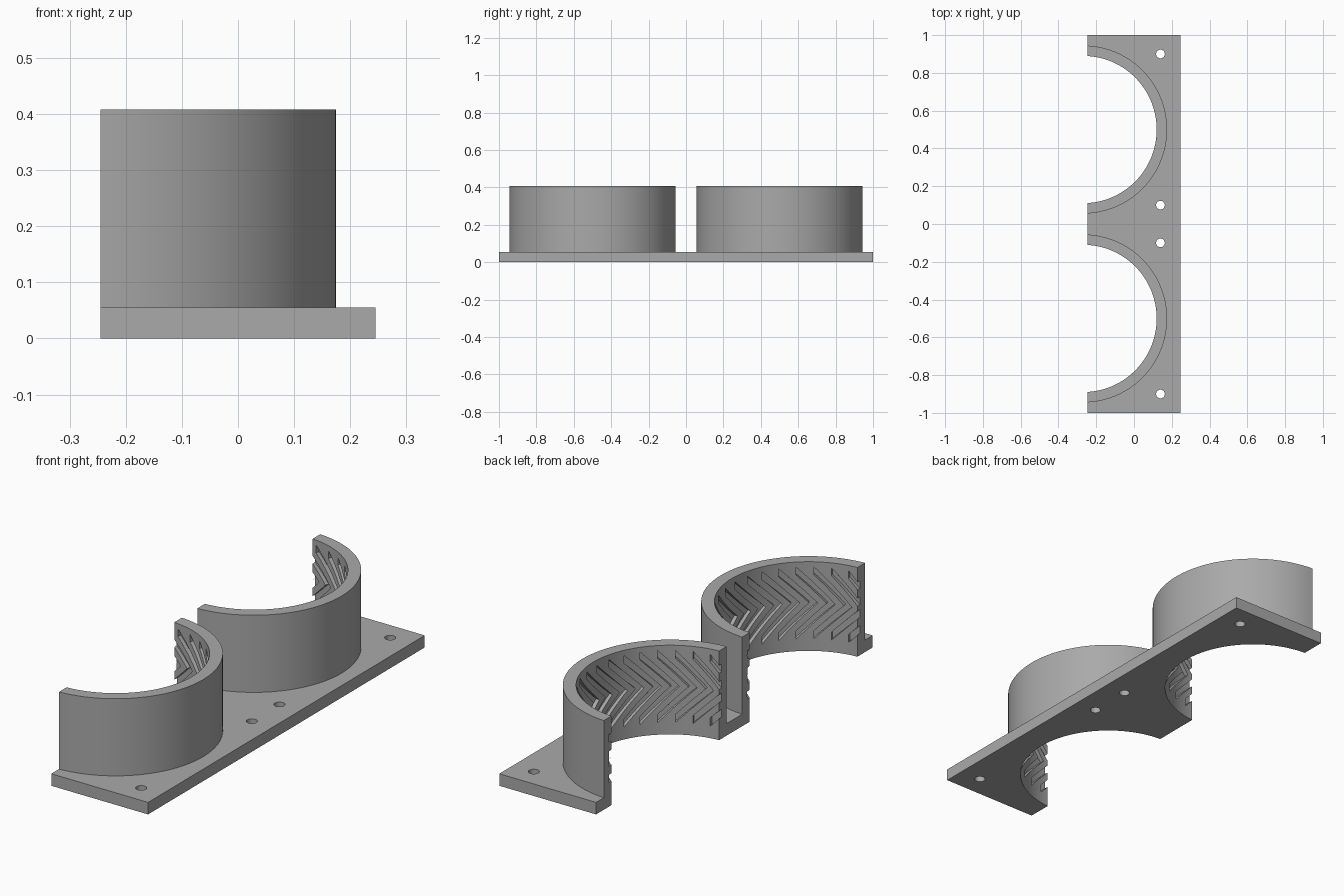
import bpy, bmesh, math

cube = bpy.data.objects.get("Cube")
if cube:
    bpy.data.objects.remove(cube, do_unlink=True)

# Main dimensions
HALF_W, PLATE_H, WALL_H = 0.245, 0.055, 0.408
AXIS_X, OUTER_R, INNER_R = -0.27, 0.445, 0.39
CENTRES = (-0.5, 0.5)

grey = bpy.data.materials.new("plain grey")
grey.use_nodes = True
grey.diffuse_color = (0.4, 0.4, 0.4, 1)
grey.node_tree.nodes["Principled BSDF"].inputs["Base Color"].default_value = (0.4, 0.4, 0.4, 1)


def finish(name, bm):
    bmesh.ops.recalc_face_normals(bm, faces=bm.faces)
    mesh = bpy.data.meshes.new(name)
    bm.to_mesh(mesh)
    bm.free()
    mesh.materials.append(grey)
    obj = bpy.data.objects.new(name, mesh)
    bpy.context.collection.objects.link(obj)
    return obj


def add_prism(bm, points, z0, z1):
    face = bm.faces.new([bm.verts.new((x, y, z0)) for x, y in points])
    top = bmesh.ops.extrude_face_region(bm, geom=[face])["geom"]
    verts = [v for v in top if isinstance(v, bmesh.types.BMVert)]
    bmesh.ops.translate(bm, verts=verts, vec=(0, 0, z1 - z0))


def arc(cx, cy, r, start, end, n):
    angles = [start + (end - start) * i / n for i in range(n + 1)]
    return [(cx + r * math.cos(a), cy + r * math.sin(a)) for a in angles]


def add_chevron(bm, cy, tick):
    """Curved V-shaped bar with upright ends, pointing towards -y."""
    mid, half, width, n = 0.22, 0.165, 0.036, 16
    rings = []
    for i in range(n + 1):
        s = 2 * i / n - 1
        ring = []
        for r, h in ((0.37, half), (0.408, half), (0.408, half - width), (0.37, half - width)):
            a = tick - (1 - abs(s)) * h / INNER_R
            ring.append(bm.verts.new((AXIS_X + r * math.cos(a), cy + r * math.sin(a), mid + s * h)))
        rings.append(ring)
    for p, q in zip(rings, rings[1:]):
        for k in range(4):
            m = (k + 1) % 4
            bm.faces.new((p[k], p[m], q[m], q[k]))
    bm.faces.new(rings[0])
    bm.faces.new(rings[-1])


# Base plate
bm = bmesh.new()
add_prism(bm, [(-HALF_W, -1), (HALF_W, -1), (HALF_W, 1), (-HALF_W, 1)], 0, PLATE_H)
body = finish("half_ring_bracket", bm)

# Half-round walls, hollowed by the bores below
bm = bmesh.new()
reach = math.acos((-HALF_W - AXIS_X) / OUTER_R)
for cy in CENTRES:
    add_prism(bm, arc(AXIS_X, cy, OUTER_R, -reach, reach, 72), 0, WALL_H)
walls = finish("wall_helper", bm)

# Bores and screw holes
bm = bmesh.new()
for cy in CENTRES:
    add_prism(bm, arc(AXIS_X, cy, INNER_R, 0, math.tau, 144)[:-1], -0.1, 0.6)
for y in (-0.9, -0.1, 0.1, 0.9):
    add_prism(bm, arc(0.14, y, 0.023, 0, math.tau, 32)[:-1], -0.1, 0.2)
bores = finish("bore_helper", bm)

# Chevron grooves around the inside of each wall
bm = bmesh.new()
for cy in CENTRES:
    for k in range(-3, 15):
        add_chevron(bm, cy, math.radians(-47.3 + 10.9 * k))
grooves = finish("groove_helper", bm)

# Combine and drop the helpers
helpers = ((walls, "UNION"), (bores, "DIFFERENCE"), (grooves, "DIFFERENCE"))
for helper, operation in helpers:
    mod = body.modifiers.new(helper.name, "BOOLEAN")
    mod.object, mod.operation, mod.solver = helper, operation, "EXACT"
    helper.hide_render = True
bpy.context.view_layer.update()
graph = bpy.context.evaluated_depsgraph_get()
result = bpy.data.meshes.new_from_object(body.evaluated_get(graph))
body.modifiers.clear()
body.data = result
for helper, _ in helpers:
    bpy.data.objects.remove(helper, do_unlink=True)

# Smooth curves with crisp edges
bpy.ops.object.select_all(action="DESELECT")
body.select_set(True)
bpy.context.view_layer.objects.active = body
bpy.ops.object.shade_smooth_by_angle(angle=math.radians(30))
